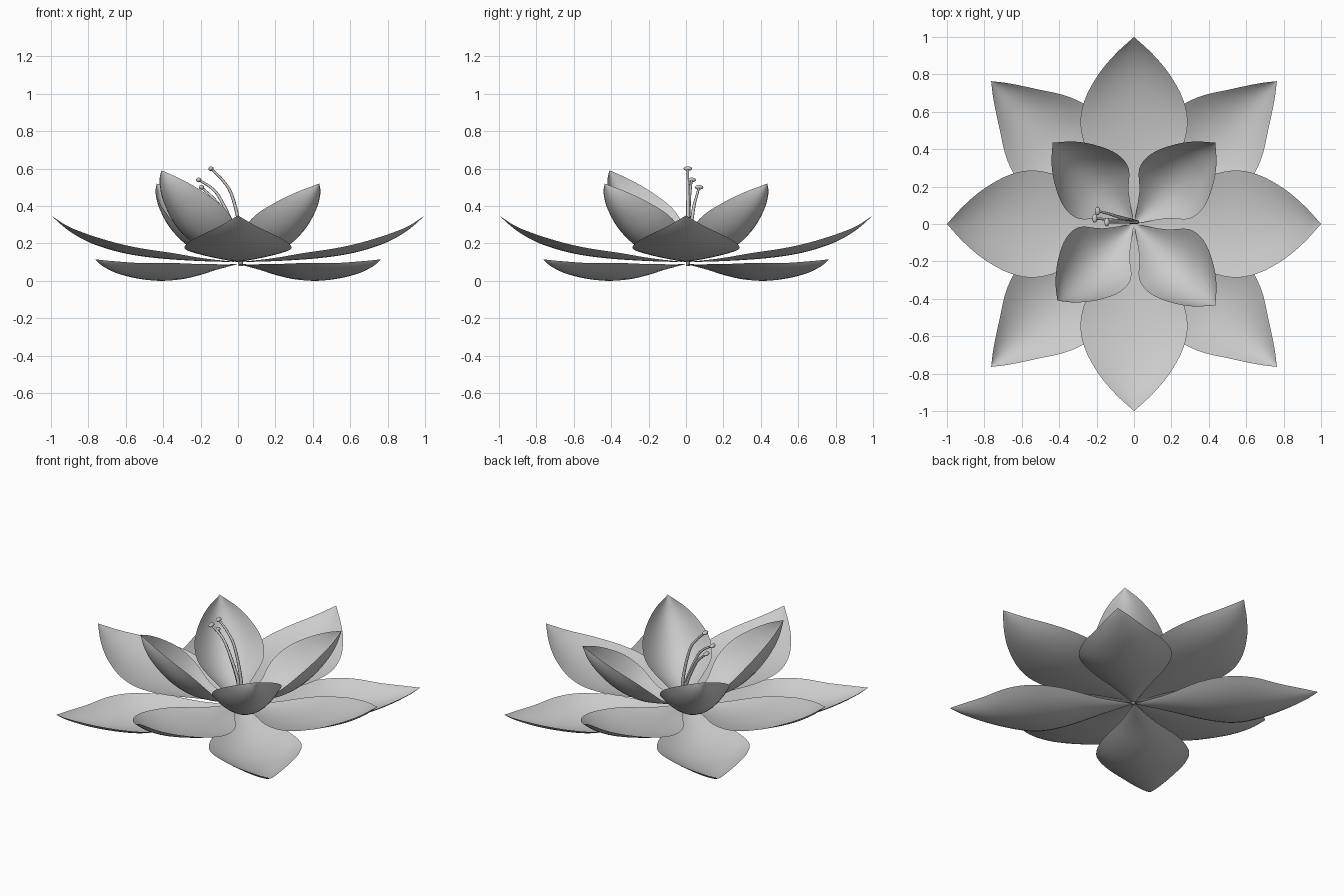
import bpy, bmesh
from math import radians, sin, cos, pi
from mathutils import Vector, Matrix

if "Cube" in bpy.data.objects:
    bpy.data.objects.remove(bpy.data.objects["Cube"])


def spline(pts, t):
    # Catmull-Rom through tuples of any length
    i = min(int(t), len(pts) - 2)
    f = t - i
    p1, p2 = pts[i], pts[i + 1]
    p0 = pts[i - 1] if i > 0 else [2 * a - b for a, b in zip(p1, p2)]
    p3 = pts[i + 2] if i + 2 < len(pts) else [2 * b - a for a, b in zip(p1, p2)]
    return [0.5 * (2 * b + (c - a) * f + (2 * a - 5 * b + 4 * c - d) * f * f
                   + (3 * b - a - 3 * c + d) * f ** 3)
            for a, b, c, d in zip(p0, p1, p2, p3)]


def finish(bm, name):
    me = bpy.data.meshes.new(name)
    bm.to_mesh(me)
    bm.free()
    me.shade_smooth()
    ob = bpy.data.objects.new(name, me)
    bpy.context.collection.objects.link(ob)
    return ob


def petal(name, stations, angle, tilt=0, scale=1, sub=4, cols=12):
    # station: radius, height, half width, edge lift, edge pull-in
    n = (len(stations) - 1) * sub
    base = Vector((0, 0, stations[0][1]))
    m = (Matrix.Rotation(radians(angle), 4, 'Z') @ Matrix.Translation(base)
         @ Matrix.Rotation(-radians(tilt), 4, 'Y') @ Matrix.Scale(scale, 4)
         @ Matrix.Translation(-base))
    bm = bmesh.new()
    rows = []
    for k in range(n + 1):
        r, z, w, lift, pull = spline(stations, k / sub)
        us = [2 * j / cols - 1 for j in range(cols + 1)]
        rows.append([bm.verts.new(m @ Vector((r - pull * u * u, max(w, 0) * u, z + lift * u * u)))
                     for u in us])
    for a, b in zip(rows, rows[1:]):
        for j in range(cols):
            bm.faces.new((a[j], b[j], b[j + 1], a[j + 1]))
    bmesh.ops.remove_doubles(bm, verts=bm.verts, dist=0.0005)
    return finish(bm, name)


def stamen(name, path, r0=0.011, r1=0.006, sides=8, sub=5):
    # tapered filament with an oval anther on its tip
    bm = bmesh.new()
    n = (len(path) - 1) * sub
    pts = [Vector(spline(path, k / sub)) for k in range(n + 1)]
    rings = []
    for k, p in enumerate(pts):
        d = (pts[min(k + 1, n)] - pts[max(k - 1, 0)]).normalized()
        a = d.cross(Vector((0, 1, 0))).normalized()
        b = d.cross(a)
        r = r0 + (r1 - r0) * k / n
        rings.append([bm.verts.new(p + r * (a * cos(2 * pi * j / sides) + b * sin(2 * pi * j / sides)))
                      for j in range(sides)])
    for a, b in zip(rings, rings[1:]):
        for j in range(sides):
            bm.faces.new((a[j], a[(j + 1) % sides], b[(j + 1) % sides], b[j]))
    bm.faces.new(rings[0])
    bmesh.ops.create_uvsphere(bm, u_segments=12, v_segments=8, radius=1,
                              matrix=Matrix.Translation(pts[-1]) @ Matrix.Diagonal((0.014, 0.023, 0.012, 1)))
    bmesh.ops.recalc_face_normals(bm, faces=bm.faces)
    return finish(bm, name)


outer = [(0, .09, 0, 0, 0), (.2, .055, .10, .03, 0), (.4, .015, .22, .075, 0),
         (.57, .0, .272, .09, 0), (.72, .01, .238, .085, 0), (.87, .035, .147, .06, 0),
         (1.0, .075, .062, .03, 0), (1.08, .115, 0, 0, 0)]
middle = [(0, .10, 0, 0, 0), (.18, .105, .10, .015, 0), (.36, .115, .235, .035, 0),
          (.52, .132, .285, .042, 0), (.66, .16, .265, .045, 0), (.8, .208, .19, .04, 0),
          (.91, .272, .098, .02, 0), (1.0, .35, 0, 0, 0)]
inner = [(0, .10, 0, 0, 0), (.17, .125, .10, .045, .03), (.30, .165, .19, .10, .07),
         (.42, .24, .20, .11, .09), (.52, .34, .155, .08, .08), (.58, .43, .088, .045, .045),
         (.615, .52, 0, 0, 0)]

# three whorls of four petals
for i in range(4):
    petal(f"outer_petal_{i + 1}", outer, 45 + 90 * i)
    petal(f"middle_petal_{i + 1}", middle, 90 * i)
    steep = i == 2
    petal(f"inner_petal_{i + 1}", inner, 45 + 90 * i, 6 if steep else 0, 1.02 if steep else 1)

# stamens leaning to the left
stamen("stamen_1", [(.015, .01, .08), (.015, .01, .25), (-.03, .01, .45), (-.08, .01, .535), (-.145, .01, .60)])
stamen("stamen_2", [(.015, .01, .08), (-.01, .012, .25), (-.09, .018, .43), (-.14, .024, .495), (-.21, .03, .54)])
stamen("stamen_3", [(.015, .01, .08), (-.015, .02, .23), (-.09, .04, .385), (-.13, .053, .44), (-.195, .07, .50)])
